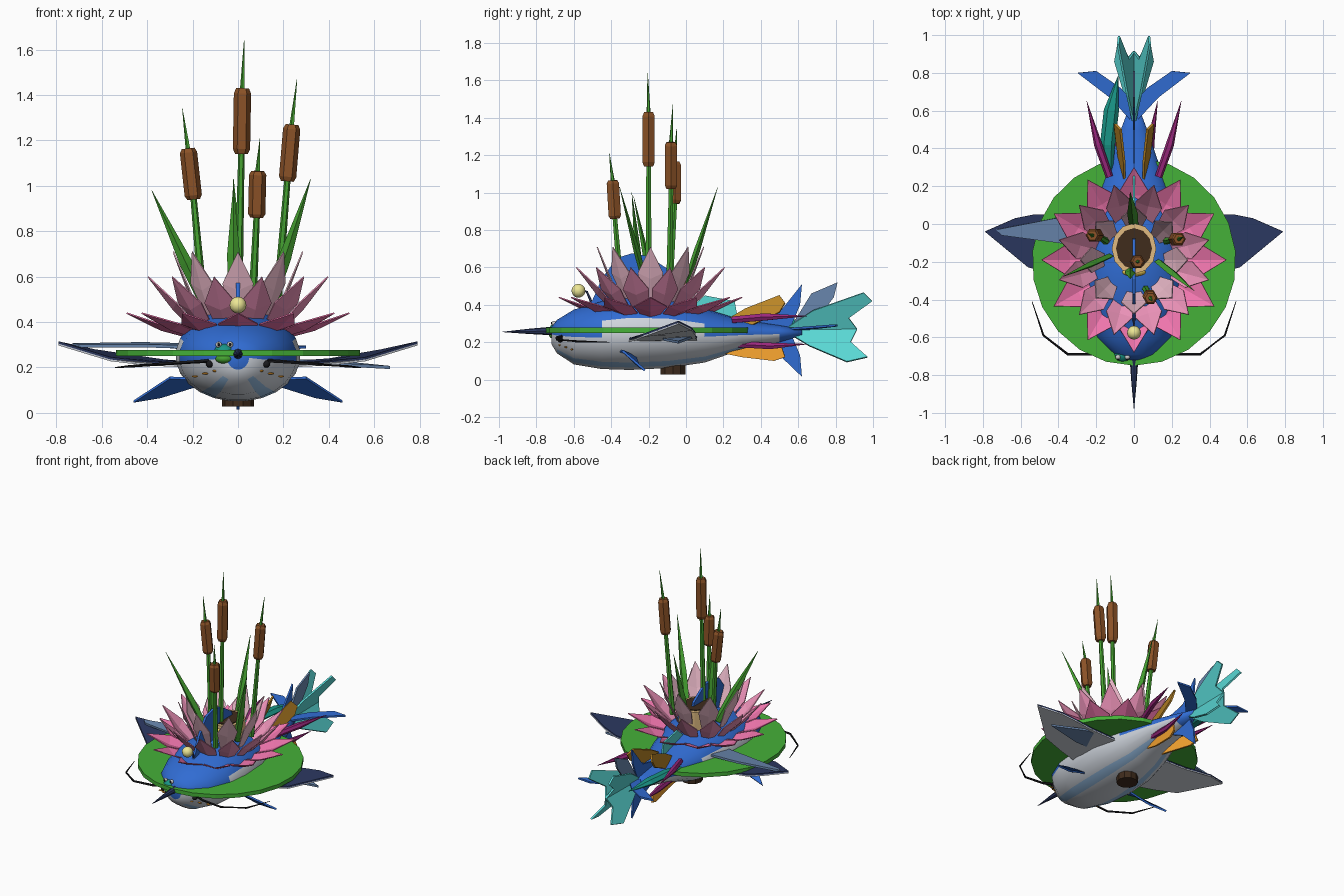
import bpy, bmesh, math
from mathutils import Vector, Matrix

if "Cube" in bpy.data.objects:
    bpy.data.objects.remove(bpy.data.objects["Cube"])

mats = {}
COL = dict(blue=(.03, .15, .65), navy=(.025, .04, .12), pale=(.62, .66, .72), sky=(.3, .5, .75),
           steel=(.14, .24, .42), green=(.06, .44, .04), leaf=(.06, .36, .03), brown=(.26, .085, .02),
           dark=(.05, .025, .012), tan=(.75, .5, .22), gold=(.85, .6, .1), yellow=(.85, .8, .3),
           orange=(.95, .38, .03), ochre=(.5, .24, .02), teal=(.1, .68, .66), jade=(.01, .3, .24),
           magenta=(.32, .02, .2), pink=(.87, .18, .42), rose=(.87, .3, .5), blush=(.85, .5, .6),
           black=(.01, .01, .012), white=(.9, .9, .9))


def mat(c):
    if c not in mats:
        mats[c] = bpy.data.materials.new(c)
        mats[c].diffuse_color = (*COL[c], 1)
    return mats[c]


def obj(name, verts, faces, *cols, thick=0, smooth=False):
    me = bpy.data.meshes.new(name)
    me.from_pydata([tuple(v) for v in verts], [], faces)
    o = bpy.data.objects.new(name, me)
    bpy.context.collection.objects.link(o)
    for c in cols:
        me.materials.append(mat(c))
    bm = bmesh.new()
    bm.from_mesh(me)
    bmesh.ops.recalc_face_normals(bm, faces=bm.faces)
    bm.to_mesh(me)
    bm.free()
    if thick:
        m = o.modifiers.new("thickness", 'SOLIDIFY')
        m.thickness, m.offset = thick, 0
    if smooth:
        for p in me.polygons:
            p.use_smooth = True
    return o


def fin(name, pts, col, thick=.012):
    return obj(name, pts, [tuple(range(len(pts)))], col, thick=thick)


def pair(name, pts, col, thick=.012):
    for s, side in ((1, "right"), (-1, "left")):
        fin(f"{name}_{side}", [(s * x, y, z) for x, y, z in pts], col, thick)


def tube(name, path, radii, col, sides=6, flat=1, smooth=False):
    """Rings swept along a path; flat squashes one axis of the section."""
    path = [Vector(p) for p in path]
    verts, faces, n = [], [], sides
    for i, p in enumerate(path):
        d = (path[min(i + 1, len(path) - 1)] - path[max(i - 1, 0)]).normalized()
        u = d.cross(Vector((0, 1, 0) if abs(d.y) < .8 else (0, 0, 1))).normalized()
        v = d.cross(u)
        for k in range(n):
            a = 2 * math.pi * k / n
            verts.append(p + (u * math.cos(a) + v * math.sin(a) * flat) * radii[i])
    for i in range(len(path) - 1):
        for k in range(n):
            j = (k + 1) % n
            faces.append((i * n + k, i * n + j, i * n + n + j, i * n + n + k))
    faces += [tuple(range(n)), tuple(range(len(verts) - n, len(verts)))]
    return obj(name, verts, faces, col, smooth=smooth)


def ball(name, loc, r, col, scale=(1, 1, 1), seg=12):
    bm = bmesh.new()
    bmesh.ops.create_uvsphere(bm, u_segments=seg, v_segments=8, radius=r,
                              matrix=Matrix.Translation(loc) @ Matrix.Diagonal((*scale, 1)))
    me = bpy.data.meshes.new(name)
    bm.to_mesh(me)
    bm.free()
    me.materials.append(mat(col))
    for p in me.polygons:
        p.use_smooth = True
    bpy.context.collection.objects.link(bpy.data.objects.new(name, me))


# Fish body: lofted sections (y, half width, top, bottom)
SEC = [(-.72, .05, .28, .19), (-.69, .11, .32, .14), (-.6, .2, .375, .08), (-.45, .26, .42, .055),
       (-.3, .275, .46, .05), (-.1, .265, .45, .06), (.1, .21, .38, .09), (.3, .14, .32, .16),
       (.5, .07, .29, .2), (.62, .025, .27, .235)]
N, verts, faces = 24, [], []
for y, w, top, bot in SEC:
    for k in range(N):
        a = 2 * math.pi * (k + .5) / N
        h = (top - .25) if math.sin(a) > 0 else (.25 - bot)
        verts.append((w * math.cos(a), y, .25 + h * math.sin(a)))
for i in range(len(SEC) - 1):
    for k in range(N):
        j = (k + 1) % N
        faces.append((i * N + k, i * N + j, i * N + N + j, i * N + N + k))
faces += [tuple(range(N)), tuple(range(len(verts) - N, len(verts)))]
body = obj("fish_body", verts, faces, "blue", "pale", "sky", smooth=True)
for p in body.data.polygons:
    c = p.center
    if c.z < .235 and c.y < .4 or (c.z < .31 and -.5 < c.y < .05 and abs(c.x) > .2):
        p.material_index = 2 if .07 < abs(c.x) < .14 and c.z < .15 else 1

# Horn, eyes, cheek marks, whiskers, lure
tube("horn", [(0, -.7, .26), (0, -.84, .258), (0, -.98, .255)], [.024, .014, .001], "navy", 8)
for s in (1, -1):
    ball("eye", (s * .125, -.672, .215), .016, "black")
    for k in range(3):
        ball("cheek_mark", (s * (.1 + .045 * k), -.675 + .032 * k, .185 - .012 * k), .012, "orange", (1.3, .6, .4), 6)
    tube("whisker", [(s * .12, -.66, .23), (s * .2, -.69, .225), (s * .35, -.69, .215), (s * .48, -.59, .205),
                     (s * .54, -.41, .2)], [.009, .008, .007, .006, .002], "black", 5)
tube("lure_stalk", [(0, -.5, .4), (0, -.53, .47), (0, -.57, .48)], [.008, .006, .005], "navy", 5)
ball("lure", (0, -.575, .475), .037, "yellow")

# Small frog on the pad rim
ball("frog_body", (-.06, -.69, .27), .045, "jade", (1, .9, .75))
ball("frog_chin", (-.06, -.7, .238), .036, "leaf", (1.1, .9, .6))
for x in (-.085, -.035):
    ball("frog_eye", (x, -.705, .3), .014, "white", seg=8)
    ball("frog_pupil", (x, -.716, .302), .007, "black", seg=6)

# Lily pad with a narrow notch at the back
ring = [(0, -.05)]
for k in range(23):
    a = math.radians(94 + 352 * k / 22)
    ring.append((.54 * math.cos(a), -.2 + .55 * math.sin(a)))
pv = [(x, y, z) for z in (.25, .278) for x, y in ring]
m = len(ring)
pf = [(k, (k + 1) % m, m + (k + 1) % m, m + k) for k in range(m)]
pf += [(b, b + k, b + k + 1) for b in (0, m) for k in range(1, m - 1)]
obj("lily_pad", pv, pf, "green")

# Lotus petals: (ring, count, base radius, base z, tip radius, tip z, half width, colour, phase)
C = Vector((0, -.19, 0))
RINGS = [("outer", 12, .19, .34, .49, .44, .088, "pink", 0), ("middle", 12, .18, .36, .41, .6, .072, "rose", 15),
         ("inner", 8, .16, .42, .285, .71, .068, "blush", 0)]
for nm, cnt, r0, z0, r1, z1, hw, col, ph in RINGS:
    for k in range(cnt):
        a = math.radians(ph + 360 * k / cnt)
        d, t = Vector((math.cos(a), math.sin(a), 0)), Vector((-math.sin(a), math.cos(a), 0))
        P = lambda f, w, dz=0: C + d * (r0 + (r1 - r0) * f) + t * w + Vector((0, 0, z0 + (z1 - z0) * f + dz))
        obj(f"petal_{nm}", [P(0, -hw * .5), P(0, 0, -.015), P(0, hw * .5), P(.52, hw), P(.5, 0, -.025),
                            P(.52, -hw), P(1, 0)],
            [(0, 1, 4, 5), (1, 2, 3, 4), (5, 4, 6), (4, 3, 6)], col, thick=.006)

# Planter opening on the back, and plug under the belly
for name, z0, z1, r, col in [("planter_rim", .38, .55, .118, "tan"), ("soil", .5, .556, .095, "dark")]:
    o = tube(name, [(0, 0, z0), (0, 0, z1)], [r, r], col, 12)
    o.data.transform(Matrix.Translation((0, -.13, 0)) @ Matrix.Diagonal((1, 1.14, 1, 1)))
ball("gold_bead", (0, -.255, .5), .04, "gold", (1.6, .6, .8))
tube("belly_plug", [(0, -.07, .1), (0, -.07, .028)], [.07, .07], "dark", 10)

# Cattails: base, head bottom, head top, tip
for b, h0, h1, t in [((-.15, -.09, .45), (-.195, -.06, .94), (-.22, -.06, 1.165), (-.245, -.05, 1.34)),
                     ((.17, -.09, .45), (.217, -.08, 1.02), (.238, -.08, 1.27), (.26, -.07, 1.47)),
                     ((0, -.2, .45), (.015, -.2, 1.14), (.02, -.2, 1.43), (.027, -.205, 1.64)),
                     ((.06, -.34, .4), (.082, -.38, .86), (.087, -.392, 1.065), (.097, -.41, 1.21))]:
    h0v, h1v = Vector(h0), Vector(h1)
    tube("cattail_stem", [b, h0], [.02, .014], "leaf", 6)
    tube("cattail_head", [h0v, h0v.lerp(h1v, .08), h0v.lerp(h1v, .92), h1v], [.028, .038, .038, .028], "brown", 6)
    tube("cattail_tip", [h1, t], [.011, .001], "leaf", 5)

# Grass blades
for b, t in [((0, -.02, .45), (-.02, .17, 1.03)), ((-.13, -.17, .45), (-.38, -.28, .98)),
             ((.13, -.2, .45), (.32, -.355, 1.03)), ((-.02, -.24, .5), (-.02, -.29, 1.0))]:
    bv, tv = Vector(b), Vector(t)
    tube("grass_blade", [bv, bv.lerp(tv, .4), tv], [.024, .028, .001], "leaf", 4, .6)

# Fins on the centre line
fin("dorsal_fin", [(0, -.52, .38), (0, -.45, .54), (0, -.37, .65), (0, -.29, .675), (0, -.2, .66), (0, -.08, .58),
                   (0, -.05, .42)], "blue", .016)
fin("rear_dorsal_fin", [(0, .25, .31), (0, .5, .36), (0, .62, .51), (0, .61, .4), (0, .56, .28)], "blue")
fin("rear_anal_fin", [(0, .36, .2), (0, .5, .13), (0, .62, .015), (0, .61, .13), (0, .56, .25)], "blue")
fin("tail_crest", [(0, .56, .28), (0, .67, .46), (0, .81, .52), (0, .79, .44), (0, .7, .32)], "steel")
fin("back_crest", [(0, .02, .38), (0, .1, .45), (0, .26, .42), (0, .28, .31)], "teal")

# Pectoral fins with pale undersides, an uneven second pair, and pelvic fins
PEC = [(.2, .06, .222), (.4, .05, .235), (.53, .05, .25), (.63, .03, .275), (.79, -.04, .31), (.56, -.23, .24),
       (.4, -.27, .222), (.2, -.32, .212)]
pair("pectoral_fin", PEC, "navy", .01)
pair("pectoral_underside", [(x, y, z - .009) for x, y, z in PEC], "pale", .008)
fin("upper_side_fin", [(-.22, .03, .3), (-.42, .03, .305), (-.73, -.03, .3), (-.7, -.06, .295), (-.4, -.1, .295),
                       (-.22, -.13, .29)], "steel", .014)
fin("lower_side_fin", [(.22, .03, .23), (.42, .03, .225), (.67, -.04, .2), (.4, -.12, .215), (.22, -.13, .22)],
    "steel", .014)
pair("pelvic_fin", [(.18, -.36, .15), (.3, -.34, .155), (.46, -.22, .05), (.34, -.25, .07), (.18, -.27, .12)], "blue")

# Tail fan: four lobes splaying from the centre line; flat flukes; side finlets
pair("tail_lobe_upper", [(0, .52, .265), (.035, .68, .37), (.085, .95, .465), (.08, .995, .42), (.03, .87, .33),
                         (0, .915, .27)], "teal")
pair("tail_lobe_lower", [(0, .52, .265), (0, .915, .27), (.03, .88, .2), (.08, .97, .12), (.1, .86, .095),
                         (.04, .66, .18)], "teal")
pair("tail_fluke", [(0, .53, .27), (.13, .67, .28), (.3, .8, .29), (.2, .81, .29), (.07, .72, .28), (0, .64, .27)],
     "blue")
pair("upper_finlet", [(.05, .2, .31), (.05, .32, .38), (.07, .5, .45), (.1, .53, .41), (.1, .5, .36), (.08, .35, .29)],
     "ochre")
pair("lower_finlet", [(.06, .2, .14), (.07, .4, .19), (.09, .51, .18), (.1, .53, .12), (.085, .47, .1), (.06, .3, .12)],
     "orange")

# Trailing spikes and a single jade frond
for s in (1, -1):
    tube("outer_spike", [(s * .13, .25, .32), (s * .19, .42, .335), (s * .25, .65, .34)], [.02, .022, .001], "magenta", 6)
    tube("inner_spike", [(s * .08, .25, .19), (s * .09, .45, .18), (s * .125, .65, .19)], [.018, .02, .001], "magenta", 6)
tube("jade_frond", [(-.13, .25, .28), (-.14, .42, .3), (-.12, .6, .3), (-.085, .78, .29)], [.015, .04, .04, .002],
     "jade", 6, .6)

for m in bpy.data.materials:
    if m.users and not m.is_grease_pencil:
        m.use_nodes = True
        m.node_tree.nodes["Principled BSDF"].inputs["Base Color"].default_value = m.diffuse_color
